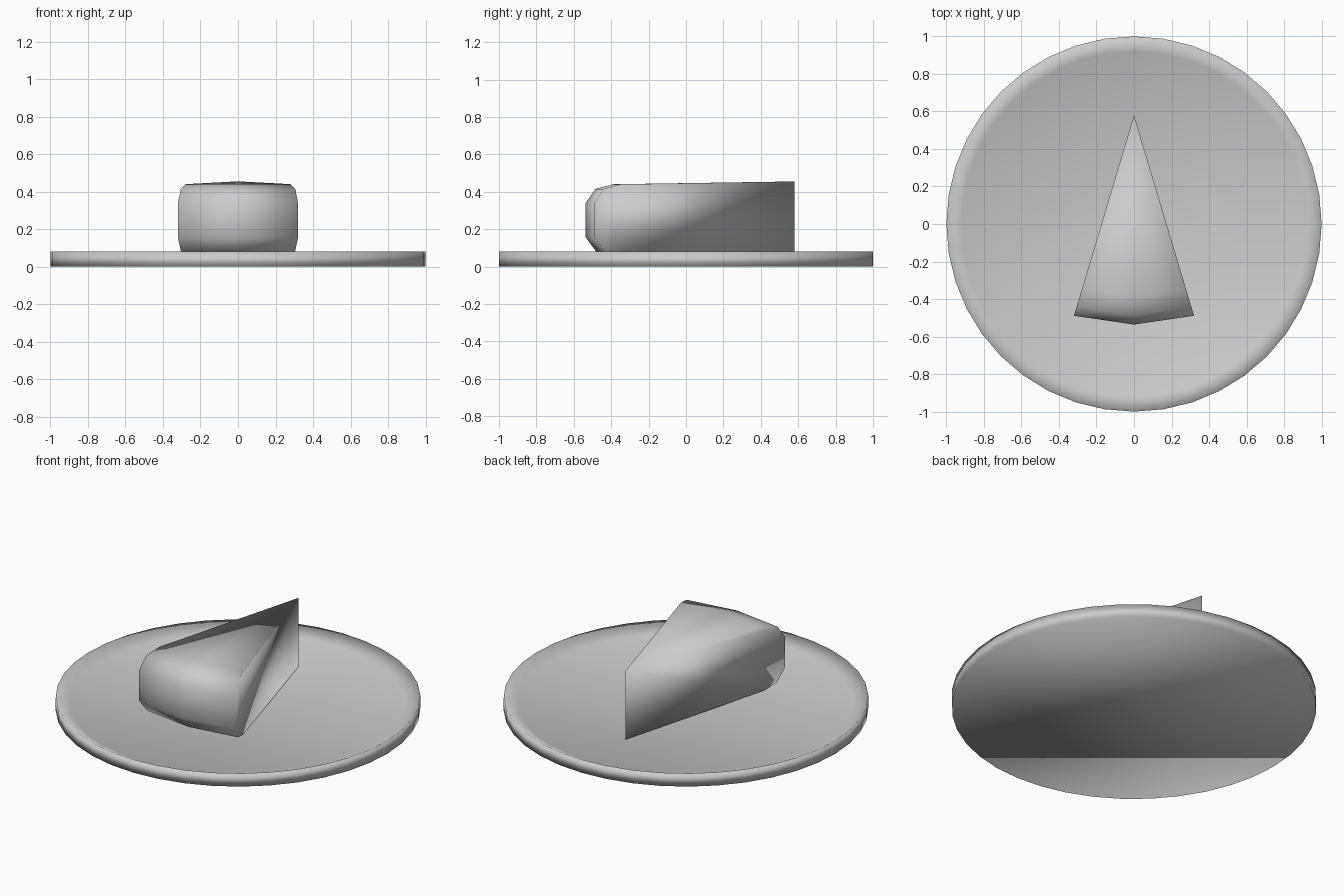
import bpy, bmesh, math

if "Cube" in bpy.data.objects:
    bpy.data.objects.remove(bpy.data.objects["Cube"])


def revolve(name, profile, angles, closed, offset_y=0.0):
    """Sweep an (r, z) profile around the z axis through the given angles.
    Profile points with r = 0 become single shared axis vertices."""
    bm = bmesh.new()
    axis = {i: bm.verts.new((0, offset_y, z)) for i, (r, z) in enumerate(profile) if r == 0}
    rings = []
    for a in angles:
        rings.append([axis.get(i) or bm.verts.new((r * math.sin(a), offset_y - r * math.cos(a), z))
                      for i, (r, z) in enumerate(profile)])
    pairs = list(zip(rings, rings[1:] + rings[:1])) if closed else list(zip(rings, rings[1:]))
    for p, q in pairs:
        for i in range(len(profile) - 1):
            face = list(dict.fromkeys((p[i], q[i], q[i + 1], p[i + 1])))
            bm.faces.new(face)
    if closed:
        # flat caps at both ends of the profile
        bm.faces.new([r[0] for r in rings])
        bm.faces.new([r[-1] for r in rings])
    else:
        # flat cut sides of the wedge
        bm.faces.new(rings[0])
        bm.faces.new(rings[-1])
    bmesh.ops.recalc_face_normals(bm, faces=bm.faces)
    for f in bm.faces:
        f.smooth = True
    mesh = bpy.data.meshes.new(name)
    bm.to_mesh(mesh)
    bm.free()
    obj = bpy.data.objects.new(name, mesh)
    bpy.context.collection.objects.link(obj)
    return obj


# plate: shallow dish with a raised outer rim
SIDES = 40
revolve("plate",
        [(1.0, 0.0), (1.0, 0.08), (0.92, 0.037)],
        [2 * math.pi * i / SIDES for i in range(SIDES)], True)

# cake slice: rounded outer end, tip pointing to the back
half_angle = math.asin(0.32 / 1.116)
revolve("cake_slice",
        [(0, 0.04), (0.97, 0.055), (1.06, 0.08), (1.116, 0.155),
         (1.116, 0.34), (1.065, 0.415), (0.97, 0.44), (0, 0.455)],
        [-half_angle, 0, half_angle], False, offset_y=0.58)
